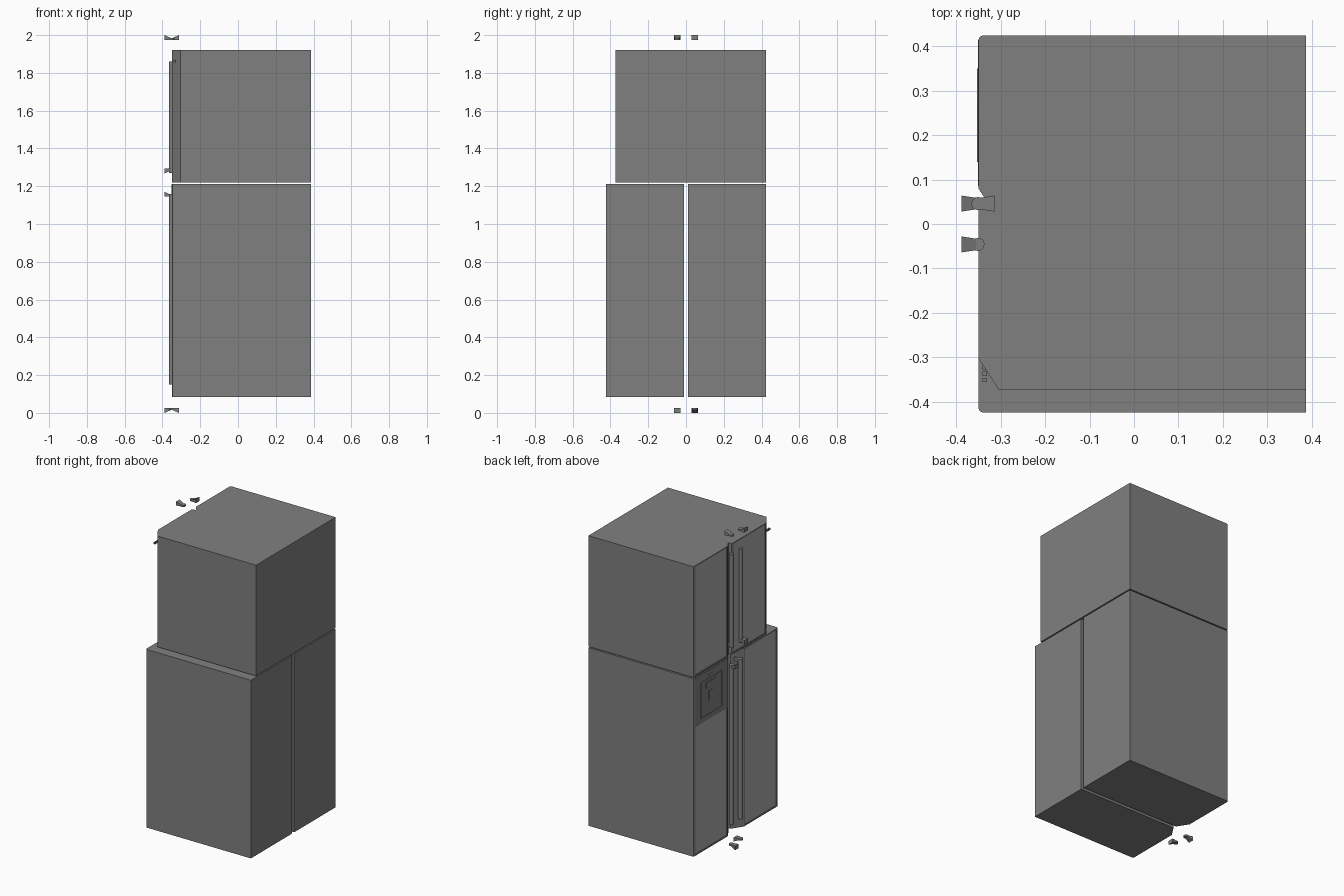
import bpy, bmesh
from mathutils import Vector

cube = bpy.data.objects.get("Cube")
if cube:
    bpy.data.objects.remove(cube, do_unlink=True)


def material(name, value):
    mat = bpy.data.materials.new(name)
    mat.use_nodes = True
    colour = (value, value, value, 1)
    mat.diffuse_color = colour
    mat.node_tree.nodes["Principled BSDF"].inputs["Base Color"].default_value = colour
    return mat


body_grey = material("body_grey", 0.216)
door_grey = material("light_door_grey", 0.41)

FACE = -0.35          # plane of the door faces
AXIS = -0.351         # axis of the handle bars
HANDLE_Y = 0.046
BAR_RADIUS = 0.0145


def finish(name, bm, mats=(body_grey,)):
    bmesh.ops.recalc_face_normals(bm, faces=bm.faces)
    mesh = bpy.data.meshes.new(name)
    bm.to_mesh(mesh)
    bm.free()
    for mat in mats:
        mesh.materials.append(mat)
    obj = bpy.data.objects.new(name, mesh)
    bpy.context.collection.objects.link(obj)
    return obj


def box(name, x, y, z):
    bm = bmesh.new()
    bmesh.ops.create_cube(bm, size=1)
    for v in bm.verts:
        v.co = [(r[0] + r[1]) / 2 + c * (r[1] - r[0]) for c, r in zip(v.co, (x, y, z))]
    return finish(name, bm)


def add_cylinder(bm, y, z0, z1):
    made = bmesh.ops.create_cone(bm, cap_ends=True, segments=20, radius1=BAR_RADIUS,
                                 radius2=BAR_RADIUS, depth=z1 - z0)
    bmesh.ops.translate(bm, verts=made["verts"], vec=Vector((AXIS, y, (z0 + z1) / 2)))


def smooth(obj):
    bpy.context.view_layer.objects.active = obj
    obj.select_set(True)
    bpy.ops.object.shade_smooth_by_angle()
    obj.select_set(False)


def cabinet(name, z0, z1, flip=1, shift=0):
    """Half cabinet with a chamfered inner corner and a lighter, framed door face."""
    plan = [(0.387, 0.01), (0.387, 0.424), (-0.341, 0.424), (-0.347, 0.421),
            (FACE, 0.415), (FACE, 0.08), (-0.305, 0.01)]
    bm = bmesh.new()
    base = bm.faces.new([bm.verts.new((x, y * flip + shift, z0)) for x, y in plan])
    side = bmesh.ops.extrude_face_region(bm, geom=[base])["geom"]
    for v in side:
        if isinstance(v, bmesh.types.BMVert):
            v.co.z = z1
    bmesh.ops.recalc_face_normals(bm, faces=bm.faces)
    door = min(bm.faces, key=lambda f: f.calc_center_median().x)
    bmesh.ops.inset_individual(bm, faces=[door], thickness=0.012)
    bmesh.ops.inset_individual(bm, faces=[door], thickness=0.002, depth=-0.002)
    door.material_index = 1
    return finish(name, bm, (body_grey, door_grey))


def handle_bar(name, y, z0, z1):
    bm = bmesh.new()
    add_cylinder(bm, y, z0, z1)
    smooth(finish(name, bm))


def bracket(name, y, z0, outward, dip_top):
    """Wedge that tapers from its wide foot to a round collar on the bar axis."""
    direction = -1 if outward else 1
    height, collar = 0.025, 0.4
    bm = bmesh.new()
    rings = []
    for reach, half, tall in ((0.0375, 0.018, 1), (0.005, 0.013, collar)):
        low, high = (0, tall) if dip_top else (1 - tall, 1)
        x = AXIS + direction * reach
        rings.append([bm.verts.new((x, y + s * half, z0 + h * height))
                      for s, h in ((-1, low), (1, low), (1, high), (-1, high))])
    a, b = rings
    bm.faces.new(a)
    bm.faces.new(b)
    for i in range(4):
        j = (i + 1) % 4
        bm.faces.new((a[i], a[j], b[j], b[i]))
    add_cylinder(bm, y, z0 + low * height, z0 + high * height)
    smooth(finish(name, bm))


# Cabinets
cabinet("lower_rear_cabinet", 0.085, 1.213)
cabinet("lower_front_cabinet", 0.085, 1.213, flip=-1)
cabinet("upper_rear_cabinet", 1.22, 1.922)
cabinet("upper_front_cabinet", 1.22, 1.922, shift=-0.382)

# Handle bars and their end brackets
for level, z0, z1, foot, head, out_side in (("lower", 0.15, 1.16, 0.0, 1.145, 1),
                                            ("upper", 1.27, 1.86, 1.268, 1.975, -1)):
    for side, label in ((1, "rear"), (-1, "front")):
        y = side * HANDLE_Y
        outward = side == out_side
        handle_bar(f"{level}_{label}_handle", y, z0, z1)
        bracket(f"{level}_{label}_foot_bracket", y, foot, outward, False)
        bracket(f"{level}_{label}_head_bracket", y, head, outward, True)

# Dispenser panel on the lower rear door
box("dispenser_panel", (FACE - 0.001, FACE + 0.005), (0.085, 0.414), (0.9, 1.21))
raised = (FACE - 0.003, FACE)
for name, y, z in (("bezel_left", (0.345, 0.35), (0.935, 1.16)),
                   ("bezel_right", (0.14, 0.145), (0.935, 1.16)),
                   ("bezel_bottom", (0.14, 0.35), (0.93, 0.935)),
                   ("bezel_top", (0.14, 0.35), (1.155, 1.16)),
                   ("dispenser_hood", (0.2, 0.3), (1.1, 1.14)),
                   ("dispenser_lever", (0.225, 0.275), (1.02, 1.08))):
    box(name, raised, y, z)
for i in range(3):
    y = 0.235 + i * 0.014
    box(f"dispenser_button_{i + 1}", raised, (y, y + 0.008), (1.175, 1.183))

# Small trim marks by the chamfer of the upper door
for i in range(3):
    y = -0.356 + i * 0.014
    box(f"trim_mark_{i + 1}", (-0.341, -0.331), (y, y + 0.01), (1.855, 1.867))
